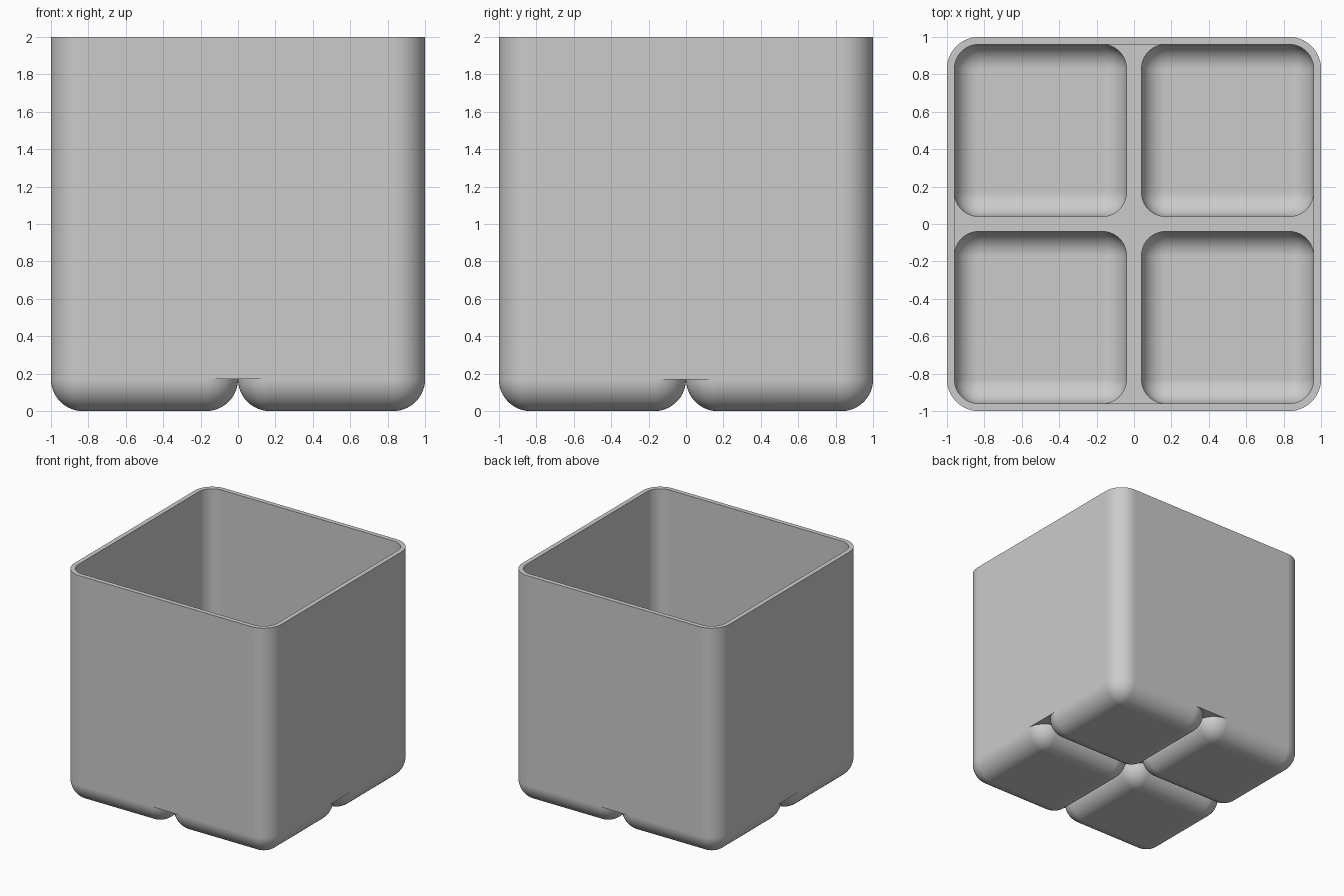
import bpy
import bmesh
from math import sin, cos, pi

cube = bpy.data.objects.get("Cube")
if cube:
    bpy.data.objects.remove(cube, do_unlink=True)

N = 14            # segments per rounded corner
R = 0.17          # outer corner radius
WALL = 0.04       # wall thickness
TOP = 2.0
bm = bmesh.new()


def ring(inset, z):
    """Rounded square of one quarter cell, counter-clockwise from the outer corner."""
    core, r = 0.5 - R, max(R - inset, 0)
    pts = []
    for k, (cx, cy) in enumerate(((1, 1), (-1, 1), (-1, -1), (1, -1))):
        for i in range(N + 1):
            a = (k + i / N) * pi / 2
            pts.append((0.5 + cx * core + r * cos(a), 0.5 + cy * core + r * sin(a), z))
    return pts


def wall_path(inset, z):
    """Quarter of the container outline, from the x axis to the y axis."""
    p, e = ring(inset, z), 1 - inset
    return [(e, 0, z), p[-1]] + p[:N + 2] + [(0, e, z)]


def quarter(sx, sy):
    def face(pts):
        if sx * sy < 0:
            pts = pts[::-1]
        bm.faces.new([bm.verts.new((x * sx, y * sy, z)) for x, y, z in pts])

    def strips(rows, closed):
        for a, b in zip(rows, rows[1:]):
            for i in range(len(a) if closed else len(a) - 1):
                j = (i + 1) % len(a)
                face([a[i], a[j], b[j], b[i]])

    def web(inset, z, down):
        """Flat plate filling the gaps between neighbouring cells."""
        p, e = ring(inset, z), 1 - inset
        corners = {1: (0, e, z), 2: (0, 0, z), 3: (e, 0, z)}
        polys = []
        for k, c in corners.items():
            s = k * (N + 1)
            polys += [[p[s + i + 1], p[s + i], c] for i in range(N)]
            if inset and k < 3:
                polys.append([p[s + N + 1], p[s + N], c, corners[k + 1]])
        for poly in polys:
            face(poly[::-1] if down else poly)

    def bowl(inset):
        """Rows of the rounded base, from the flat bottom upwards."""
        r, rows = R - inset, []
        for i in range(N + 1):
            a = pi / 2 * (1 - i / N)
            rows.append(ring(inset + r * (1 - cos(a)), R - r * sin(a)))
        return rows

    # Rounded foot and the notch ceiling beside it
    foot = bowl(0)
    face(foot[0][::-1])
    strips(foot, True)
    web(0, R, True)

    # Outer wall, rim and inner wall
    ledge = R + WALL
    strips([wall_path(0, R), wall_path(0, TOP),
            wall_path(WALL, TOP), wall_path(WALL, ledge)], False)

    # Low divider and the pocket inside the foot
    web(WALL, ledge, False)
    pocket = bowl(WALL)
    strips([ring(WALL, ledge)] + pocket[::-1], True)
    face(pocket[0])


for sx in (1, -1):
    for sy in (1, -1):
        quarter(sx, sy)

bmesh.ops.remove_doubles(bm, verts=bm.verts, dist=1e-5)
bmesh.ops.dissolve_degenerate(bm, edges=bm.edges, dist=1e-6)
mesh = bpy.data.meshes.new("container")
bm.to_mesh(mesh)
bm.free()

# Single grey material
grey = bpy.data.materials.new("light_grey")
grey.use_nodes = True
color = (0.6, 0.6, 0.6, 1)
grey.diffuse_color = color
grey.node_tree.nodes["Principled BSDF"].inputs["Base Color"].default_value = color
mesh.materials.append(grey)

container = bpy.data.objects.new("container", mesh)
bpy.context.collection.objects.link(container)

# Smooth rounded corners with crisp rim and flat sides
bpy.ops.object.select_all(action="DESELECT")
container.select_set(True)
bpy.context.view_layer.objects.active = container
bpy.ops.object.shade_smooth_by_angle(angle=pi / 6)
weighted = container.modifiers.new("flat_side_normals", "WEIGHTED_NORMAL")
weighted.keep_sharp = True
